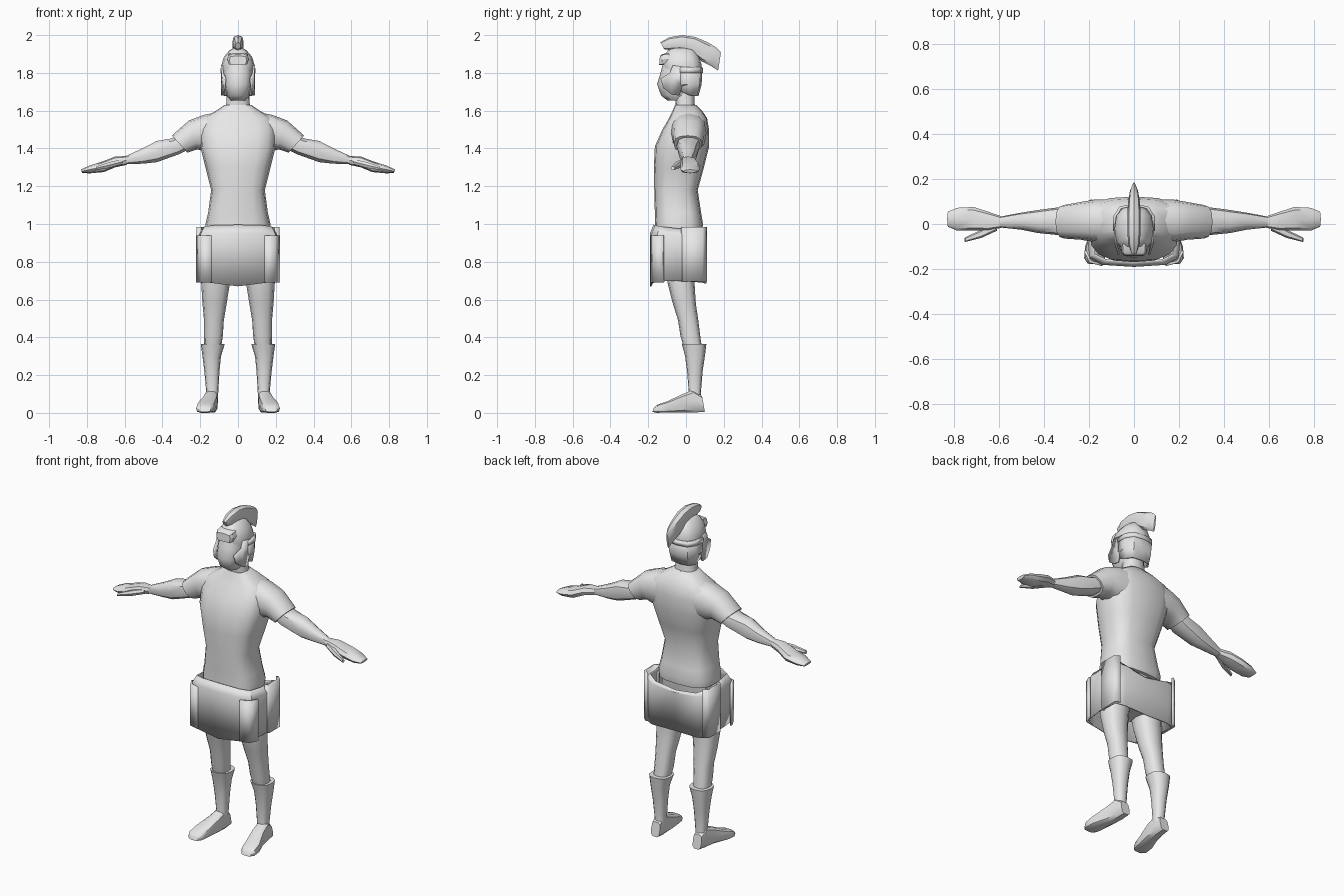
import bpy, bmesh, math
from mathutils import Vector as V

grey = bpy.data.materials.new("plain grey")
grey.diffuse_color = (0.8, 0.8, 0.8, 1)


def finish(name, bm, mirror=False, thick=0, angle=40):
    bmesh.ops.recalc_face_normals(bm, faces=bm.faces)
    me = bpy.data.meshes.new(name)
    bm.to_mesh(me)
    bm.free()
    me.materials.append(grey)
    ob = bpy.data.objects.new(name, me)
    bpy.context.collection.objects.link(ob)
    if thick:
        m = ob.modifiers.new("thickness", 'SOLIDIFY')
        m.thickness = thick
        m.offset = 0
    if mirror:
        ob.modifiers.new("mirror", 'MIRROR').use_mirror_merge = False
    bpy.ops.object.select_all(action='DESELECT')
    bpy.context.view_layer.objects.active = ob
    ob.select_set(True)
    bpy.ops.object.shade_smooth_by_angle(angle=math.radians(angle))
    return ob


def skin(name, rings, closed=True, caps=True, **kw):
    """Join rows of points into one surface."""
    bm = bmesh.new()
    rows = [[bm.verts.new(p) for p in r] for r in rings]
    n = len(rows[0])
    for a, b in zip(rows, rows[1:]):
        for i in range(n if closed else n - 1):
            j = (i + 1) % n
            bm.faces.new((a[i], a[j], b[j], b[i]))
    if caps:
        bm.faces.new(rows[0])
        bm.faces.new(rows[-1])
    return finish(name, bm, **kw)


def oval(c, a, b, n=12, p=0.8):
    """Rounded section around c with half axes a and b; small p is boxier."""
    pts = []
    for i in range(n):
        t = 2 * math.pi * i / n
        s, k = math.sin(t), math.cos(t)
        pts.append(V(c) + V(a) * math.copysign(abs(k) ** p, k)
                   + V(b) * math.copysign(abs(s) ** p, s))
    return pts


def upright(rows, **kw):
    """Sections from (z, x0, x1, y0, y1)."""
    return [oval(((x0 + x1) / 2, (y0 + y1) / 2, z), ((x1 - x0) / 2, 0, 0),
                 (0, (y1 - y0) / 2, 0), **kw) for z, x0, x1, y0, y1 in rows]


def sideways(rows, **kw):
    """Sections from (x top, z top, x bottom, z bottom, y0, y1)."""
    return [oval(((a + c) / 2, (y0 + y1) / 2, (b + d) / 2), (0, (y1 - y0) / 2, 0),
                 ((a - c) / 2, 0, (b - d) / 2), **kw) for a, b, c, d, y0, y1 in rows]


def lengthwise(rows, **kw):
    """Sections from (y top, z top, y bottom, z bottom, x0, x1)."""
    return [oval(((x0 + x1) / 2, (a + c) / 2, (b + d) / 2), ((x1 - x0) / 2, 0, 0),
                 (0, (a - c) / 2, (b - d) / 2), **kw) for a, b, c, d, x0, x1 in rows]


def sym(z, hw, y0, y1):
    return (z, -hw, hw, y0, y1)


# torso and neck
skin("torso", upright([
    sym(.96, .17, -.165, .085), sym(1.0, .172, -.163, .09), sym(1.06, .158, -.165, .08),
    sym(1.18, .142, -.168, .062), sym(1.30, .172, -.17, .095), sym(1.41, .2, -.165, .122),
    sym(1.50, .205, -.125, .122), sym(1.56, .185, -.09, .112), sym(1.60, .115, -.07, .085),
    sym(1.63, .07, -.058, .055)], n=16, p=.68))
skin("neck", upright([sym(1.6, .072, -.055, .055), sym(1.64, .062, -.055, .045),
                      sym(1.74, .06, -.07, .045)]))

# sleeves, arms, hands, thumbs
skin("sleeve", sideways([
    (.07, 1.6, .1, 1.38, -.075, .11), (.18, 1.578, .18, 1.385, -.08, .108),
    (.26, 1.548, .215, 1.395, -.07, .098), (.35, 1.468, .268, 1.378, -.065, .085)]),
    mirror=True)
skin("arm", sideways([
    (.29, 1.48, .25, 1.4, -.045, .075), (.35, 1.455, .31, 1.368, -.05, .075),
    (.43, 1.442, .43, 1.325, -.04, .062), (.51, 1.4, .5, 1.318, -.025, .05),
    (.6, 1.358, .6, 1.315, -.015, .032)], n=10), mirror=True)
skin("hand", sideways([
    (.59, 1.36, .59, 1.313, -.017, .034), (.65, 1.357, .65, 1.3, -.03, .055),
    (.72, 1.33, .71, 1.275, -.03, .076), (.79, 1.308, .785, 1.268, -.03, .072),
    (.832, 1.288, .825, 1.27, -.012, .055)], n=8), mirror=True)
skin("thumb", sideways([
    (.61, 1.345, .61, 1.315, -.03, .01), (.68, 1.33, .68, 1.295, -.062, -.025),
    (.75, 1.305, .755, 1.285, -.08, -.06)], n=6), mirror=True)

# hips, legs, shin guards, feet
skin("hips", upright([sym(.74, .13, -.09, .03), sym(.82, .17, -.12, .05),
                      sym(.98, .16, -.15, .07)]))
skin("leg", upright([
    (.84, .02, .19, -.12, .055), (.69, .042, .195, -.098, .045), (.58, .06, .188, -.07, .052),
    (.49, .075, .18, -.042, .065), (.41, .08, .18, -.03, .075), (.34, .09, .178, -.01, .085)]),
    mirror=True)
skin("shin_guard", upright([
    (.365, .07, .197, -.022, .108), (.3, .09, .188, -.005, .1), (.22, .098, .178, .006, .088),
    (.1, .105, .167, .015, .078), (.04, .108, .172, .008, .085)]), mirror=True)
skin("foot", lengthwise([
    (.085, .09, .1, .005, .11, .168), (.04, .125, .05, 0, .106, .176),
    (-.02, .1, -.02, 0, .108, .188), (-.1, .062, -.1, 0, .12, .218),
    (-.15, .045, -.155, 0, .13, .222), (-.17, .028, -.178, .005, .145, .208)],
    n=10, p=.6), mirror=True)

# skirt: half outline from front centre to back centre, open below
plan = [(0, -.187), (.14, -.178), (.195, -.15), (.205, -.05), (.205, .085), (.15, .105), (0, .1)]
low = [.67, .688, .695, .7, .69, .685, .685]
mid = [.95, .95, .945, .94, .94, .93, .915]
high = [.995, .992, .985, .975, .97, .945, .925]


def level(heights, sx, sy):
    half = [(x * sx, y * sy, z) for (x, y), z in zip(plan, heights)]
    return half + [(-x, y, z) for x, y, z in half[-2:0:-1]]


skin("skirt", [level(low, 1, 1), level(mid, 1, 1), level(high, .9, .9)],
     caps=False, thick=.008, angle=35)


def wall(name, pts, z0, z1, thick=.012, mirror=True):
    skin(name, [[(x, y, z) for x, y in pts] for z in (z0, z1)], closed=False,
         caps=False, thick=thick, mirror=mirror, angle=30)


# overlapping skirt panels
wall("front_side_panel", [(.14, -.182), (.195, -.168), (.217, -.12)], .69, .94)
wall("side_panel", [(.195, -.022), (.214, -.012), (.214, .085), (.185, .107)], .695, .985)

# head: face, helmet shell, brow, guards
skin("face", upright([
    sym(1.655, .04, -.1, .03), sym(1.68, .06, -.132, .045), sym(1.74, .074, -.153, .06),
    sym(1.8, .078, -.135, .07), sym(1.86, .074, -.12, .07)]))
skin("helmet_shell", upright([
    sym(1.81, .087, -.118, .082), sym(1.845, .087, -.125, .082), sym(1.885, .074, -.118, .07),
    sym(1.92, .045, -.095, .045), sym(1.932, .022, -.07, .02)]))
skin("brow_plate", lengthwise([
    (-.09, 1.905, -.09, 1.845, -.058, .058), (-.125, 1.9, -.128, 1.842, -.056, .056),
    (-.138, 1.89, -.142, 1.842, -.046, .046)], n=8, p=.4), angle=30)
bm = bmesh.new()
outline = [(.0, 1.83), (-.07, 1.84), (-.085, 1.8), (-.135, 1.77), (-.12, 1.72),
           (-.075, 1.685), (-.035, 1.68), (-.02, 1.73), (.02, 1.74)]
bm.faces.new([bm.verts.new((.084 - max(0, -y - .08) * .3, y, z)) for y, z in outline])
finish("cheek_guard", bm, mirror=True, thick=.01)
back = [(.086, -.03), (.086, .03), (.06, .072), (0, .082)]
back += [(-x, y) for x, y in back[-2::-1]]
skin("neck_guard", [
    [(x, y, 1.83) for x, y in back], [(x * .98, y * .95, 1.74) for x, y in back],
    [(x * .88, y * .75, 1.7 - .02 * (y > 0)) for x, y in back]],
    closed=False, caps=False, thick=.01)
wall("helmet_rim", [(x * 1.04, y * 1.04) for x, y in back], 1.80, 1.825, .008, False)

# crest with its holder
skin("crest", lengthwise([
    (-.135, 1.962, -.115, 1.925, -.014, .014), (-.09, 1.988, -.085, 1.922, -.026, .026),
    (-.02, 2.0, -.025, 1.925, -.03, .03), (.05, 1.99, .03, 1.905, -.03, .03),
    (.115, 1.962, .085, 1.86, -.026, .026), (.16, 1.935, .135, 1.835, -.018, .018),
    (.185, 1.908, .17, 1.812, -.005, .005)], n=8))
skin("crest_holder", upright([sym(1.9, .03, -.1, .05), sym(1.945, .018, -.09, .04)], n=8))
